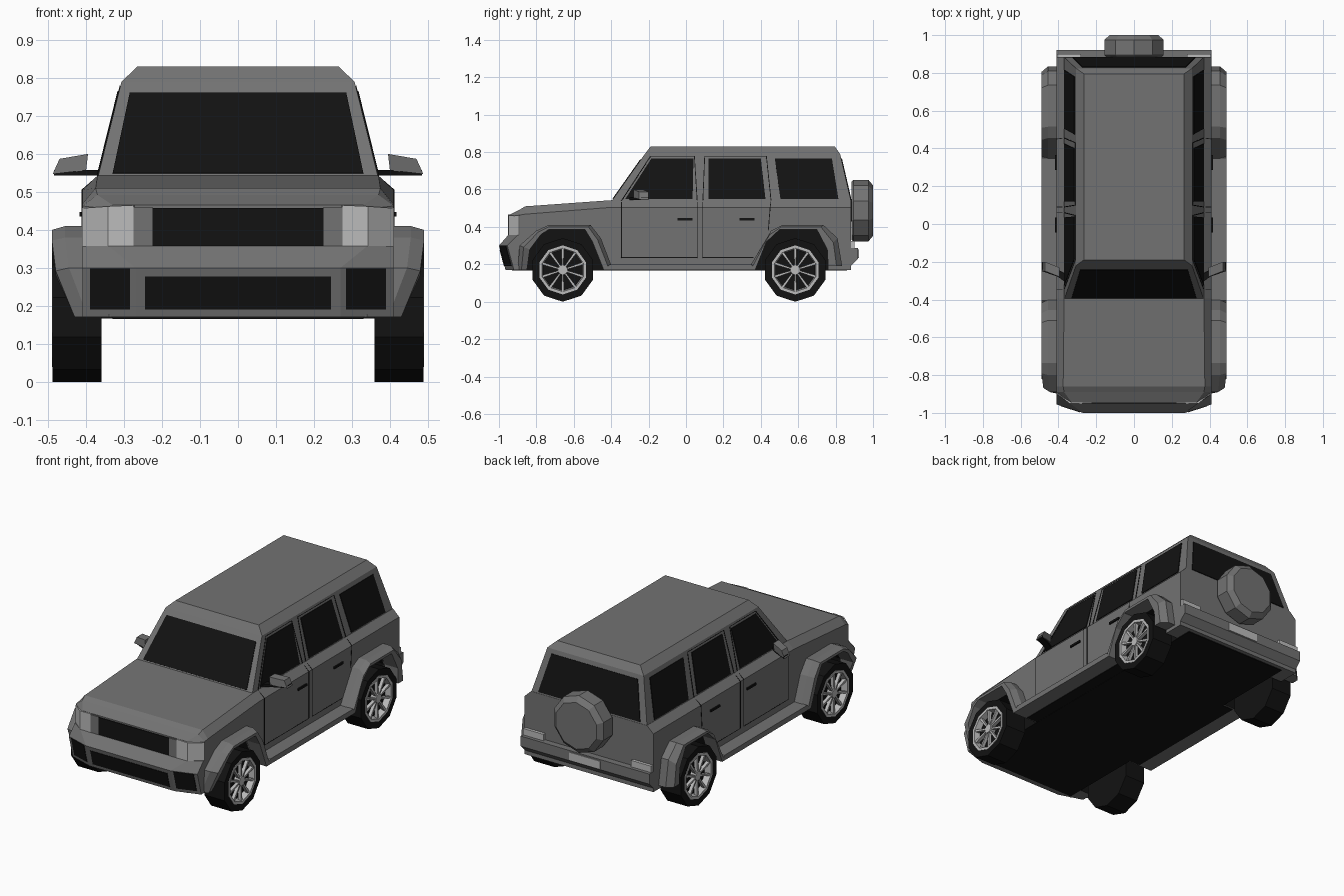
import bpy, bmesh
from math import sin, cos, tau

if "Cube" in bpy.data.objects:
    bpy.data.objects.remove(bpy.data.objects["Cube"])


def material(name, v):
    m = bpy.data.materials.new(name)
    m.diffuse_color = (v, v, v, 1)
    m.use_nodes = True
    m.node_tree.nodes["Principled BSDF"].inputs["Base Color"].default_value = m.diffuse_color
    return m


PAINT, BLACK, LIGHT = material("paint", 0.17), material("black", 0.006), material("light", 0.5)


def make(name, lofts, mat=PAINT, mirror=False, closed=False):
    """One object from lofts; a loft is a list of rings of 3D points."""
    bm = bmesh.new()
    for rings in lofts:
        vs = [[bm.verts.new(p) for p in r] for r in rings]
        n = len(vs[0])
        for a, b in zip(vs, vs[1:] + vs[:1] if closed else vs[1:]):
            for i in range(n):
                j = (i + 1) % n
                bm.faces.new((a[i], a[j], b[j], b[i]))
        if not closed:
            bm.faces.new(vs[0])
            bm.faces.new(vs[-1][::-1])
    bmesh.ops.recalc_face_normals(bm, faces=bm.faces)
    me = bpy.data.meshes.new(name)
    bm.to_mesh(me)
    bm.free()
    me.materials.append(mat)
    ob = bpy.data.objects.new(name, me)
    bpy.context.collection.objects.link(ob)
    if mirror:
        m = ob.modifiers.new("mirror", 'MIRROR')
        m.use_mirror_merge = False
    return ob


def box(x0, x1, y0, y1, z0, z1):
    return [[(x0, y0, z), (x1, y0, z), (x1, y1, z), (x0, y1, z)] for z in (z0, z1)]


def plate(corners, off):
    return [[tuple(c + s * o for c, o in zip(p, off)) for p in corners] for s in (-1, 1)]


def extrude_x(prof, x0, x1):
    return [[(x, y, z) for y, z in prof] for x in (x0, x1)]


# Lower body: sections along y (y, width, shoulder z, top width, top z)
stations = [(-.945, .34, .455, .33, .465), (-.89, .41, .463, .37, .492), (-.86, .41, .468, .375, .51),
            (-.395, .41, .505, .37, .543), (.883, .41, .505, .37, .543)]
body = make("body", [[[(-w, y, .17), (w, y, .17), (w, y, s), (t, y, h), (-t, y, h), (-w, y, s)]
                      for y, w, s, t, h in stations]])

# Wheel arch paths: outer, inner, width at each point
front_out = [(-.90, .17), (-.89, .30), (-.80, .38), (-.735, .41), (-.51, .41), (-.455, .34), (-.39, .17)]
front_in = [(-.85, .17), (-.835, .28), (-.775, .36), (-.735, .385), (-.54, .385), (-.50, .32), (-.44, .17)]
rear_out = [(.33, .17), (.455, .38), (.515, .41), (.735, .41), (.81, .34), (.835, .19)]
rear_in = [(.37, .17), (.43, .32), (.50, .385), (.70, .385), (.755, .28), (.76, .19)]
front_w = [.43, .48] + [.49] * 5
rear_w = [.49] * 6

# Cut the wheel wells out of the body
cutter = make("arch_cutter", [extrude_x([(p[0][0], .1)] + p + [(p[-1][0], .1)], .33, .6)
                              for p in (front_in, rear_in)], BLACK, mirror=True)
cut = body.modifiers.new("arches", 'BOOLEAN')
cut.object, cut.operation, cut.solver = cutter, 'DIFFERENCE', 'EXACT'
cut.material_mode = 'TRANSFER'
bpy.context.view_layer.objects.active = body
bpy.ops.object.modifier_apply(modifier=cut.name)
bpy.data.objects.remove(cutter)

# Fender flares
def flare(outer, inner, widths):
    rings = []
    for (oy, oz), (iy, iz), w in zip(outer, inner, widths):
        my, mz = oy + .4 * (iy - oy), oz + .4 * (iz - oz)
        rings.append([(.40, oy, oz), (w - .035, oy, oz), (w, my, mz), (w, iy, iz), (.40, iy, iz)])
    return rings


make("fender_flares", [flare(front_out, front_in, front_w), flare(rear_out, rear_in, rear_w)], mirror=True)
make("side_sills", [extrude_x([(-.44, .17), (.37, .17), (.35, .2), (-.405, .2)], .39, .49)], mirror=True)
make("underbody", [box(-.33, .33, -.93, .86, .166, .18), box(-.4, .4, -.43, .36, .167, .18)], BLACK)

# Cabin with roof
levels = [(.535, -.40, .883, .37), (.79, -.22, .824, .307), (.83, -.19, .795, .265)]
make("cabin", [[[(-w, a, z), (w, a, z), (w, b, z), (-w, b, z)] for z, a, b, w in levels]])


def side_x(z):
    if z <= .505:
        return .41
    if z <= .54:
        return .41 - (z - .505) / .035 * .04
    return .37 - (z - .535) * .063 / .255


def side(y, z):
    return (side_x(z), y, z)


def screen_y(z):
    return -.40 + (z - .535) * .18 / .255


def rear_y(z):
    return .883 - (z - .535) * .059 / .255


# Glass
windows = [[(-.325, .548), (-.185, .765), (.04, .765), (.035, .548)],
           [(.12, .548), (.12, .765), (.40, .765), (.425, .548)],
           [(.505, .548), (.475, .765), (.78, .765), (.815, .548)]]
make("side_windows", [plate([side(*p) for p in w], (.004, 0, .001)) for w in windows], BLACK, mirror=True)
make("windscreen", [plate([(x, screen_y(z), z) for x, z in
                           ((-.33, .548), (.33, .548), (.285, .76), (-.285, .76))], (0, -.003, .002))], BLACK)
make("rear_window", [plate([(x, rear_y(z), z) for x, z in
                            ((-.325, .55), (.325, .55), (.275, .765), (-.275, .765))], (0, .004, .001))], BLACK)

# Door seams and handles
seams = [[(-.19, .777), (-.345, .54), (-.345, .505), (-.345, .235), (.06, .235), (.06, .505), (.06, .54),
          (.045, .777), (-.19, .777)],
         [(.10, .777), (.09, .54), (.09, .505), (.09, .235), (.36, .235)],
         [(.10, .777), (.43, .777), (.455, .54), (.45, .505), (.44, .38)]]
strips = []
for path in seams:
    for (y0, z0), (y1, z1) in zip(path, path[1:]):
        d = ((y1 - y0) ** 2 + (z1 - z0) ** 2) ** .5
        ny, nz = -(z1 - z0) / d * .002, (y1 - y0) / d * .002
        a, b = side_x(z0), side_x(z1)
        strips.append(plate([(a, y0 + ny, z0 + nz), (b, y1 + ny, z1 + nz),
                             (b, y1 - ny, z1 - nz), (a, y0 - ny, z0 - nz)], (.0015, 0, .001)))
make("door_seams", strips, BLACK, mirror=True)
make("door_handles", [box(.405, .418, y, y + .08, .435, .447) for y in (-.045, .285)], BLACK, mirror=True)

# Wing mirrors
make("wing_mirrors", [[[(.40, y - .01, .557), (.488, y + .02, .547), (.47, y + .02, .587), (.395, y - .01, .60)]
                       for y in (-.27, -.22)]], mirror=True)
make("mirror_arms", [[[(x, y, .543), (x, y + .04, .543), (x, y + .04, .558), (x, y, .558)]
                      for x, y in ((.355, -.31), (.42, -.27), (.485, -.24))]], BLACK, mirror=True)

# Grille and headlights
make("grille", [box(-.225, .225, -.949, -.93, .357, .457)], BLACK)
make("grille_ends", [box(.225, .275, -.951, -.93, .357, .46)], mirror=True)
make("headlights", [[[(x, y, .357), (x, y, h), (x - .01, y + .03, h), (x - .01, y + .03, .357)]
                     for x, y, h in ((.275, -.952, .465), (.342, -.95, .462), (.411, -.893, .457))]],
     LIGHT, mirror=True)

# Front bumper: plan outline lofted upwards (z, nose y, corner x, corner y)
bumper = [(.17, -.965, .27, -.92), (.30, -1.0, .27, -.955), (.357, -.95, .34, -.90)]
make("front_bumper", [[[(-.41, -.85, z), (-.41, c, z), (-k, n, z), (k, n, z), (.41, c, z), (.41, -.85, z)]
                       for z, n, k, c in bumper]])


def nose(x, z):
    y = -.965 - .035 * (z - .17) / .13 + max(0, x - .27) / .14 * .045
    return (x, y, z)


make("centre_intake", [plate([nose(x, z) for x, z in
                              ((-.245, .19), (.245, .19), (.245, .277), (-.245, .277))], (0, -.003, 0))], BLACK)
make("side_intakes", [plate([nose(x, z) for x, z in
                             ((.285, .19), (.39, .19), (.39, .298), (.285, .298))], (0, -.003, 0))],
     BLACK, mirror=True)

# Rear bumper, lights and plate
make("rear_bumper", [extrude_x([(.78, .19), (.88, .19), (.92, .23), (.92, .288), (.78, .288)], -.41, .41)])
make("tail_lights", [box(.28, .408, .87, .9, .288, .325)], LIGHT, mirror=True)
make("rear_plate", [box(-.1, .1, .9, .924, .235, .28)], LIGHT)

# Spare wheel on the tailgate
def spare_ring(y, r):
    return [(r * sin(tau * i / 10), y, .487 + r * cos(tau * i / 10)) for i in range(10)]


make("spare_wheel", [[spare_ring(*p) for p in ((.885, .155), (.895, .165), (.975, .165), (1.0, .135))]])
make("spare_mount", [box(-.06, .06, .86, .9, .43, .55)], BLACK)


# Wheels: ten-sided tyre, rim ring, ten spokes and hub
def wheel_ring(cy, x, r):
    return [(x, cy + r * sin(tau * i / 10), .17 + r * cos(tau * i / 10)) for i in range(10)]


def spoke(cy, i):
    s, c = sin(tau * i / 10), cos(tau * i / 10)
    return [[(x, cy + r * s + w * c, .17 + r * c - w * s)
             for x, w in ((.465, -h), (.484, -h), (.484, h), (.465, h))]
            for r, h in ((.015, .004), (.12, .007))]


for label, cy in (("front", -.659), ("rear", .584)):
    make(label + "_tyres", [[wheel_ring(cy, x, r) for x, r in
                             ((.36, .13), (.36, .17), (.489, .17), (.487, .13), (.455, .125))]],
         BLACK, mirror=True)
    make(label + "_rims", [[wheel_ring(cy, x, r) for x, r in
                            ((.455, .131), (.49, .131), (.49, .116), (.455, .11))]],
         LIGHT, mirror=True, closed=True)
    make(label + "_spokes", [spoke(cy, i) for i in range(10)], LIGHT, mirror=True)
    make(label + "_hubs", [[wheel_ring(cy, .455, .03), wheel_ring(cy, .488, .026)]], LIGHT, mirror=True)
